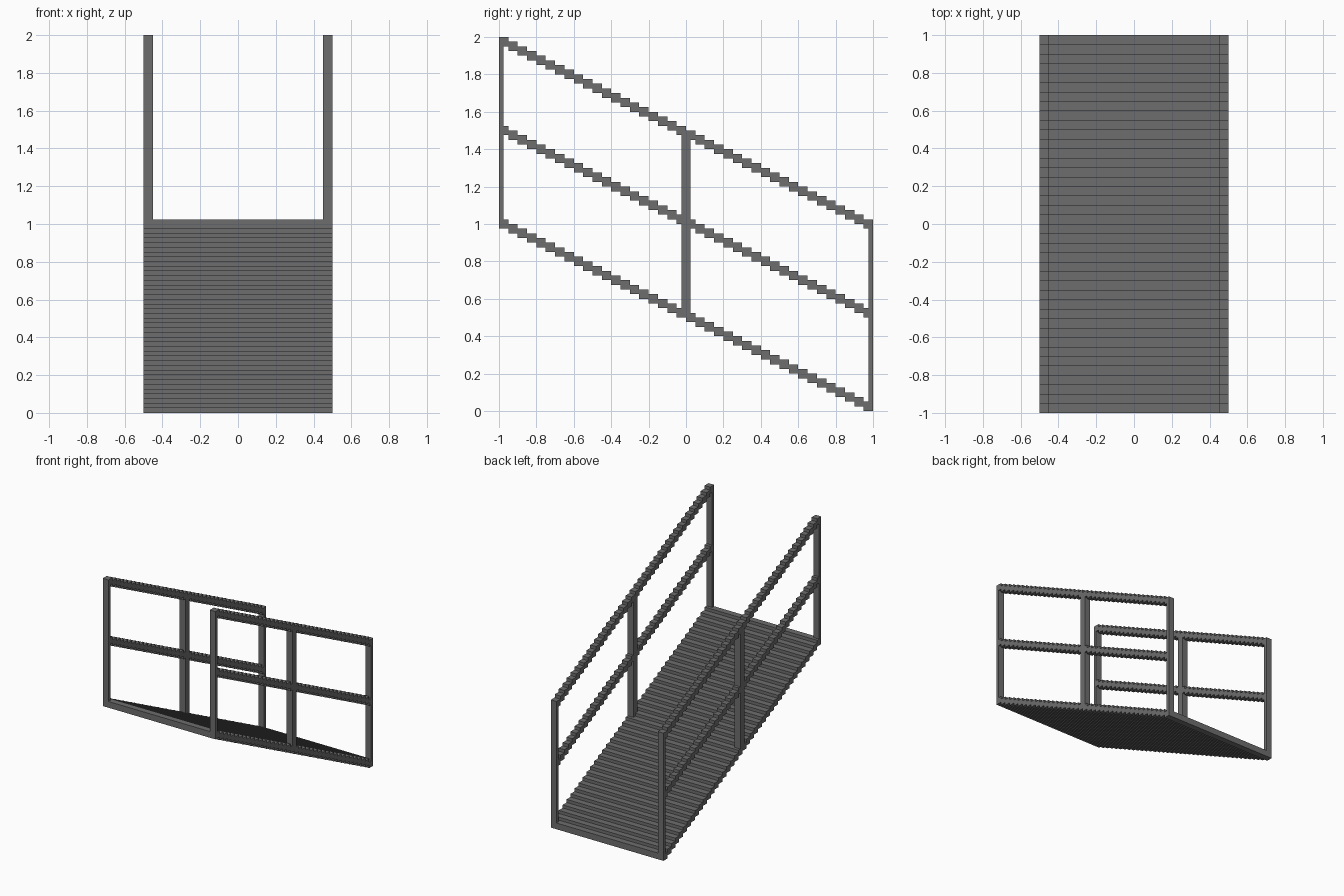
import bpy
import bmesh
from mathutils import Matrix, Vector

cube = bpy.data.objects.get("Cube")
if cube:
    bpy.data.objects.remove(cube, do_unlink=True)

STEPS = 40        # number of treads along the slope
RUN = 0.05        # depth of one tread
DROP = 0.025      # fall from one tread to the next
THICK = 0.05      # height of a tread or rail block
HALF_W = 0.5      # half the overall width
BAR = 0.05        # width of rails and posts

# Single grey material
grey = bpy.data.materials.new("dark_grey")
grey.use_nodes = True
colour = (0.155, 0.155, 0.155, 1.0)
grey.diffuse_color = colour
bsdf = grey.node_tree.nodes["Principled BSDF"]
bsdf.inputs["Base Color"].default_value = colour
bsdf.inputs["Roughness"].default_value = 0.8


def box(name, lo, hi):
    """Axis-aligned box between two corners."""
    lo, hi = Vector(lo), Vector(hi)
    bm = bmesh.new()
    bmesh.ops.create_cube(bm, size=1.0, matrix=Matrix.Translation((lo + hi) / 2)
                          @ Matrix.Diagonal((hi - lo).to_4d()))
    mesh = bpy.data.meshes.new(name)
    bm.to_mesh(mesh)
    bm.free()
    mesh.materials.append(grey)
    obj = bpy.data.objects.new(name, mesh)
    bpy.context.collection.objects.link(obj)
    return obj


def stepped_run(name, x0, x1, top):
    """Row of blocks stepping down from the front to the back."""
    obj = box(name, (x0, -1, top - THICK), (x1, -1 + RUN, top))
    array = obj.modifiers.new("steps", 'ARRAY')
    array.count = STEPS
    array.use_relative_offset = False
    array.use_constant_offset = True
    array.constant_offset_displace = (0, RUN, -DROP)
    return obj


# Walkway deck
stepped_run("deck_treads", -HALF_W, HALF_W, 1.025)

# Railing on each side
for side, x0 in (("left", HALF_W - BAR), ("right", -HALF_W)):
    x1 = x0 + BAR
    stepped_run(side + "_middle_rail", x0, x1, 1.525)
    stepped_run(side + "_top_rail", x0, x1, 2.0)
    # Posts: slim at the ends, full width in the middle
    box(side + "_front_post", (x0, -1, 0.975), (x1, -0.975, 2.0))
    box(side + "_middle_post", (x0, -0.025, 0.5), (x1, 0.025, 1.5))
    box(side + "_back_post", (x0, 0.975, 0.0), (x1, 1.0, 1.025))
